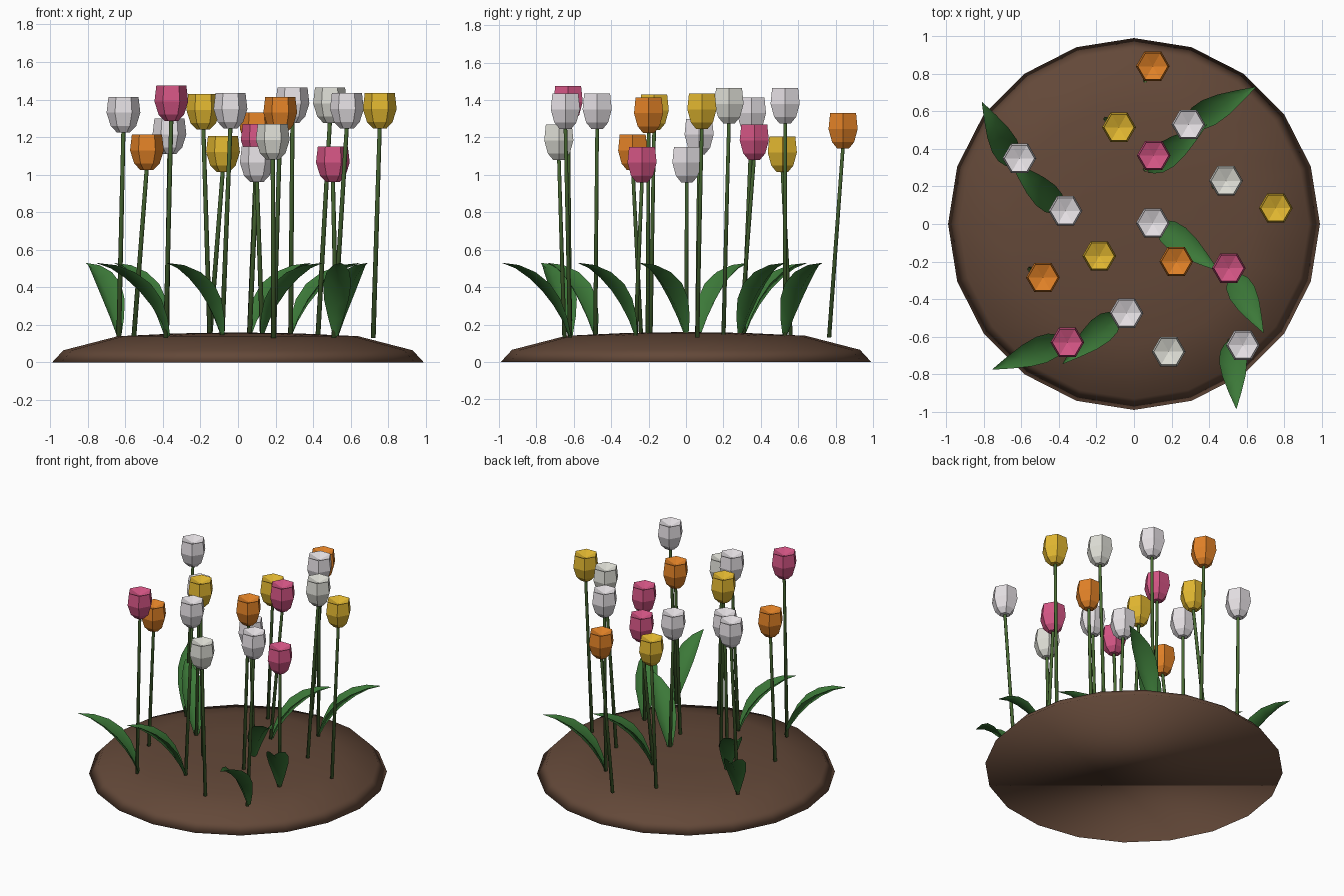
import bpy, bmesh, math
from mathutils import Vector

if "Cube" in bpy.data.objects:
    bpy.data.objects.remove(bpy.data.objects["Cube"])


def material(name, rgb):
    m = bpy.data.materials.new(name)
    m.diffuse_color = (*rgb, 1)
    m.use_nodes = True
    m.node_tree.nodes["Principled BSDF"].inputs["Base Color"].default_value = m.diffuse_color
    return m


SOIL = material("soil", (0.125, 0.065, 0.04))
STEM = material("stem_green", (0.07, 0.15, 0.035))
LEAF = material("leaf_green", (0.045, 0.19, 0.04))
PETAL = {
    "white": material("white_petal", (0.78, 0.74, 0.77)),
    "cream": material("cream_petal", (0.72, 0.72, 0.66)),
    "pink": material("pink_petal", (0.65, 0.09, 0.23)),
    "orange": material("orange_petal", (0.75, 0.22, 0.02)),
    "yellow": material("yellow_petal", (0.75, 0.47, 0.03)),
}


def finish(name, bm, mat, smooth=False):
    bmesh.ops.recalc_face_normals(bm, faces=bm.faces)
    for f in bm.faces:
        f.smooth = smooth
    me = bpy.data.meshes.new(name)
    bm.to_mesh(me)
    bm.free()
    me.materials.append(mat)
    ob = bpy.data.objects.new(name, me)
    bpy.context.collection.objects.link(ob)
    return ob


def stack(bm, rings, n, cap_bottom=True, tip=None):
    """Join horizontal rings (centre, radius) into a skin; optional centre tip on top."""
    loops = []
    for c, r in rings:
        loops.append([bm.verts.new((c[0] + r * math.cos(k * math.tau / n),
                                    c[1] + r * math.sin(k * math.tau / n), c[2])) for k in range(n)])
    for a, b in zip(loops, loops[1:]):
        for k in range(n):
            j = (k + 1) % n
            bm.faces.new((a[k], a[j], b[j], b[k]))
    if cap_bottom:
        bm.faces.new(loops[0][::-1])
    if tip is not None:
        t = bm.verts.new(tip)
        for k in range(n):
            bm.faces.new((loops[-1][k], loops[-1][(k + 1) % n], t))


# soil mound
bm = bmesh.new()
profile = [(0.99, 0.0), (0.93, 0.065), (0.64, 0.14), (0.32, 0.155)]
stack(bm, [((0, 0, z), r) for r, z in profile], 20, tip=(0, 0, 0.16))
finish("soil_mound", bm, SOIL, smooth=True)

# flowers: colour, head x, y, top z, stem base x, y
flowers = [
    ("orange", .10, .84, 1.33, .06, .765), ("yellow", -.08, .515, 1.205, -.15, .56),
    ("pink", .105, .365, 1.27, .06, .29), ("white", .29, .53, 1.465, .28, .53),
    ("white", -.61, .35, 1.415, -.635, .305), ("white", -.365, .07, 1.30, -.38, .06),
    ("cream", .49, .23, 1.465, .425, .20), ("yellow", .755, .085, 1.435, .72, .06),
    ("white", .10, .005, 1.15, .13, 0), ("yellow", -.185, -.17, 1.43, -.15, -.19),
    ("orange", -.485, -.285, 1.215, -.555, -.24), ("orange", .225, -.20, 1.415, .19, -.205),
    ("pink", .505, -.235, 1.15, .525, -.27), ("white", -.04, -.475, 1.435, -.085, -.485),
    ("pink", -.355, -.63, 1.475, -.385, -.62), ("cream", .185, -.68, 1.27, .19, -.65),
    ("white", .58, -.645, 1.435, .51, -.62),
]
HEAD = [(.035, -.19), (.068, -.155), (.09, -.085), (.08, 0)]
for i, (col, x, y, top, bx, by) in enumerate(flowers):
    bm = bmesh.new()
    stack(bm, [((x, y, top + z), r) for r, z in HEAD], 6, tip=(x, y, top - .03))
    finish(f"flower_head_{i}", bm, PETAL[col])
    bm = bmesh.new()
    stack(bm, [((bx, by, .13), .013), ((x, y, top - .17), .011)], 6)
    finish(f"stem_{i}", bm, STEM, smooth=True)

# leaves: base x, y, tip x, y
leaves = [
    (-.635, .31, -.81, .65), (-.385, .07, -.66, .335), (.28, .53, .65, .73),
    (.065, .29, .39, .53), (.13, 0, .45, -.25), (.525, -.27, .69, -.58),
    (.52, -.62, .545, -.985), (-.085, -.485, -.38, -.745), (-.37, -.62, -.755, -.775),
]
# fraction of reach, height, half width
SPINE = [(0, .14, .014), (.08, .23, .042), (.2, .32, .066), (.36, .40, .074),
         (.56, .465, .062), (.78, .51, .034), (1, .53, .001)]
for i, (bx, by, tx, ty) in enumerate(leaves):
    base, reach = Vector((bx, by, 0)), Vector((tx - bx, ty - by, 0))
    side = reach.normalized().cross(Vector((0, 0, 1)))
    fold = (Vector((0, 0, 1)) - reach.normalized()) * 0.25
    bm = bmesh.new()
    rows = []
    for t, z, w in SPINE:
        c = base + reach * t + Vector((0, 0, z))
        rows.append([bm.verts.new(p) for p in (c - side * w + fold * w, c - fold * w, c + side * w + fold * w)])
    for a, b in zip(rows, rows[1:]):
        for k in range(2):
            bm.faces.new((a[k], a[k + 1], b[k + 1], b[k]))
    finish(f"leaf_{i}", bm, LEAF, smooth=True)
